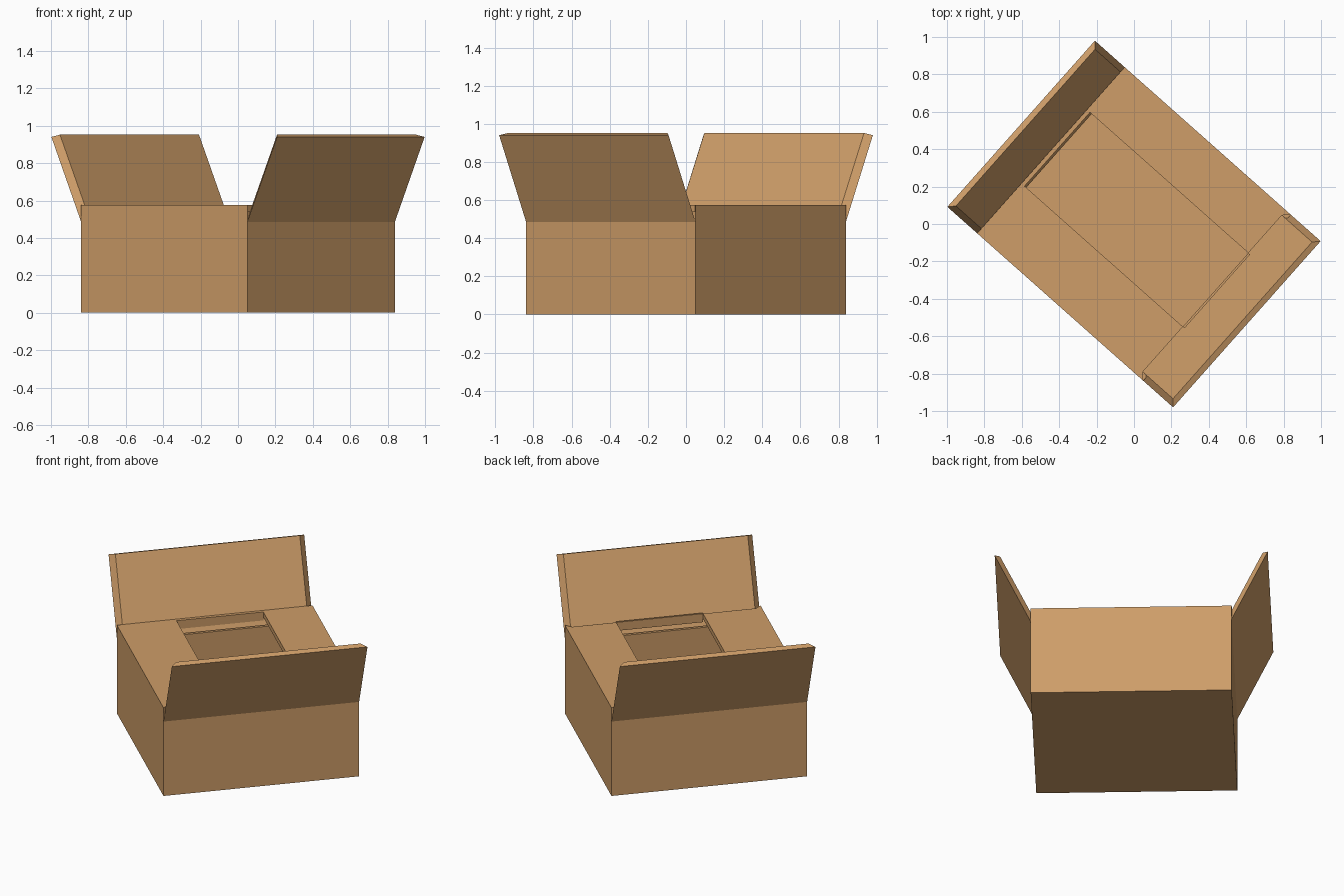
import bpy, bmesh, math

if "Cube" in bpy.data.objects:
    bpy.data.objects.remove(bpy.data.objects["Cube"])

ANGLE = math.radians(-41.6)   # the whole carton is turned about z
S, T = 0.594, 0.034           # half width, board thickness

card = bpy.data.materials.new("cardboard")
card.diffuse_color = (0.62, 0.34, 0.14, 1)
card.use_nodes = True
card.node_tree.nodes["Principled BSDF"].inputs["Base Color"].default_value = card.diffuse_color


def hexa(name, a, b):
    """Solid between two matching quads a and b."""
    bm = bmesh.new()
    va = [bm.verts.new(p) for p in a]
    vb = [bm.verts.new(p) for p in b]
    bm.faces.new(va)
    bm.faces.new(vb)
    for i in range(4):
        j = (i + 1) % 4
        bm.faces.new((va[i], va[j], vb[j], vb[i]))
    bmesh.ops.recalc_face_normals(bm, faces=bm.faces)
    me = bpy.data.meshes.new(name)
    bm.to_mesh(me)
    bm.free()
    me.materials.append(card)
    ob = bpy.data.objects.new(name, me)
    ob.rotation_euler.z = ANGLE
    bpy.context.collection.objects.link(ob)
    return ob


def box(name, x0, x1, y0, y1, z0, z1):
    q = [(x0, y0), (x1, y0), (x1, y1), (x0, y1)]
    return hexa(name, [(x, y, z0) for x, y in q], [(x, y, z1) for x, y in q])


I = S - T
TOP, HINGE = 0.575, 0.485

# Floor and the two taller walls that carry the closed flaps
box("floor", -I, I, -I, I, 0, T)
for s, n in ((-1, "front"), (1, "back")):
    box(n + "_wall", -S, S, s * S, s * I, 0, TOP - T)

# Closed flaps, lying flat over the tall walls
box("front_closed_flap", -S, I, -S, -0.237, TOP - T, TOP)
box("back_closed_flap", -S, I, 0.29, S, TOP - T, TOP)
# corner ends of the tall walls beside the raised flap
for s, n in ((-1, "front"), (1, "back")):
    hexa(n + "_wall_end",
         [(I, s * S, TOP - T), (I, s * I, TOP - T), (I, s * I, TOP), (I, s * S, TOP)],
         [(S, s * S, TOP - T), (I + .001, s * I, TOP - T), (I + .001, s * I, TOP), (S, s * S, TOP)])
# Strips closing the ends of the opening
box("left_rim", -S, -0.572, -0.237, 0.29, 0.52, TOP)
box("right_rim", 0.56, 0.572, -0.237, 0.29, 0.52, TOP)

# Lower walls with raised flaps leaning outward, mitred on the inside
for s, n in ((-1, "left"), (1, "right")):
    box(n + "_wall", s * S, s * I, -I, I, 0, HINGE)
    hexa(n + "_raised_flap",
         [(s * S, -S, HINGE), (s * S, S, HINGE), (s * 0.807, S, 0.94), (s * 0.807, -S, 0.94)],
         [(s * I, -I, 0.493), (s * I, I, 0.493), (s * 0.776, I, 0.952), (s * 0.776, -I, 0.952)])
